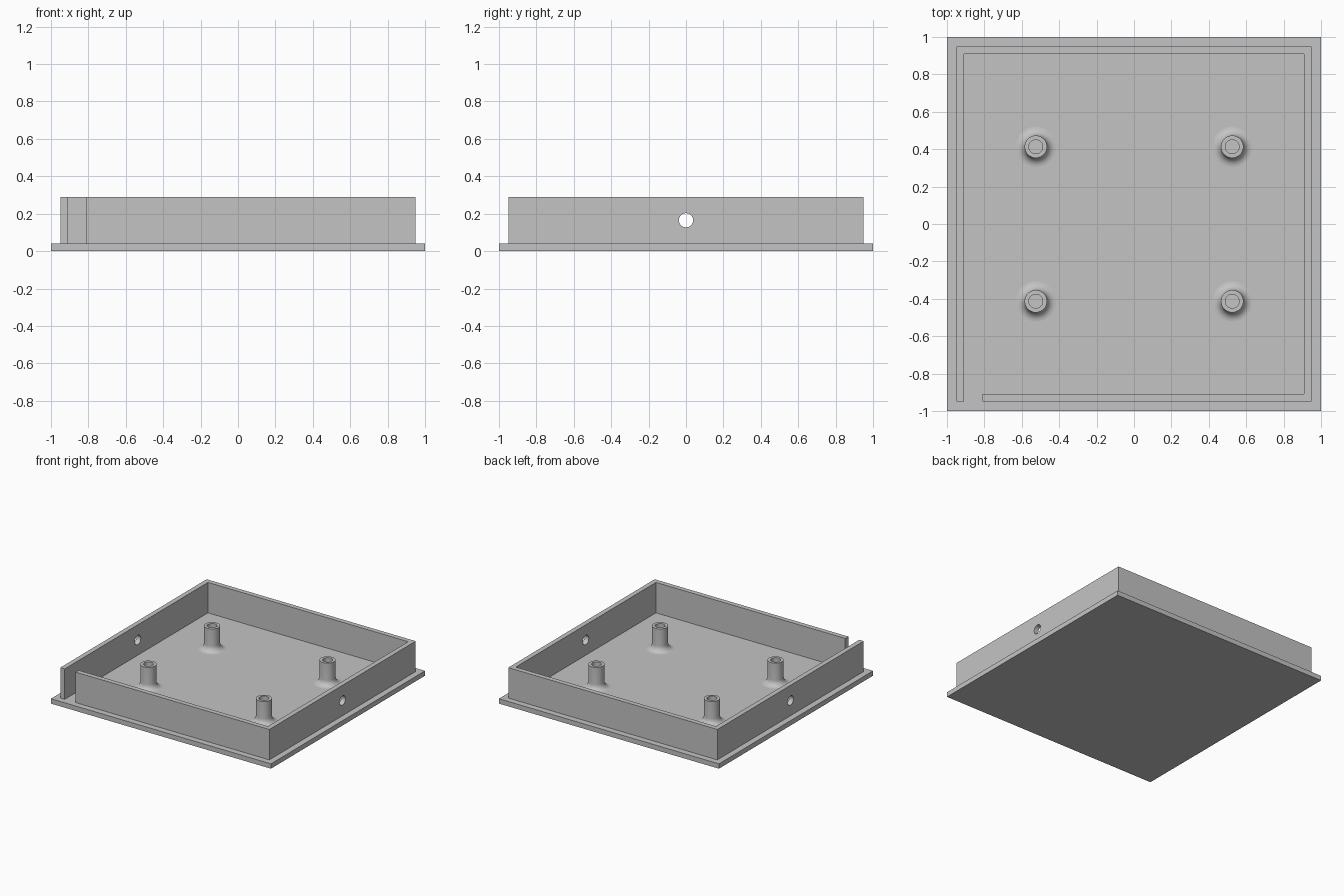
import bpy
import bmesh
import math
from mathutils import Matrix, Vector

cube = bpy.data.objects.get("Cube")
if cube:
    bpy.data.objects.remove(cube, do_unlink=True)

BASE_TOP = 0.04
WALL_TOP = 0.29
OUT, INN = 0.95, 0.91

grey = bpy.data.materials.new("light_grey")
grey.use_nodes = True
colour = (0.55, 0.55, 0.55, 1)
grey.diffuse_color = colour
grey.node_tree.nodes["Principled BSDF"].inputs["Base Color"].default_value = colour


def make_object(name, bm):
    bmesh.ops.recalc_face_normals(bm, faces=bm.faces)
    mesh = bpy.data.meshes.new(name)
    bm.to_mesh(mesh)
    bm.free()
    mesh.materials.append(grey)
    obj = bpy.data.objects.new(name, mesh)
    bpy.context.collection.objects.link(obj)
    return obj


def activate(obj):
    bpy.ops.object.select_all(action='DESELECT')
    obj.select_set(True)
    bpy.context.view_layer.objects.active = obj


def smooth(obj):
    activate(obj)
    bpy.ops.object.shade_smooth_by_angle(angle=math.radians(30))


def prism(name, outline, z0, z1):
    bm = bmesh.new()
    face = bm.faces.new([bm.verts.new((x, y, z0)) for x, y in outline])
    top = bmesh.ops.extrude_face_region(bm, geom=[face], use_keep_orig=True)["geom"]
    verts = [v for v in top if isinstance(v, bmesh.types.BMVert)]
    bmesh.ops.translate(bm, verts=verts, vec=(0, 0, z1 - z0))
    return make_object(name, bm)


# Base plate
prism("base_plate", [(-1, -1), (1, -1), (1, 1), (-1, 1)], 0, BASE_TOP)

# Wall running round the plate, with a slot near the front corner
wall = prism("perimeter_wall", [
    (-OUT, -OUT), (-INN, -OUT), (-INN, INN), (INN, INN), (INN, -INN),
    (-0.81, -INN), (-0.81, -OUT), (OUT, -OUT), (OUT, OUT), (-OUT, OUT),
], BASE_TOP, WALL_TOP)

# Round hole through both side walls
bm = bmesh.new()
bmesh.ops.create_cone(bm, cap_ends=True, segments=40, radius1=0.038, radius2=0.038,
                      depth=2.4, matrix=Matrix.Translation((0, 0, 0.165))
                      @ Matrix.Rotation(math.pi / 2, 4, 'Y'))
cutter = make_object("hole_cutter", bm)
cutter.hide_render = True
cut = wall.modifiers.new("side_holes", 'BOOLEAN')
cut.operation = 'DIFFERENCE'
cut.solver = 'EXACT'
cut.object = cutter
activate(wall)
bpy.ops.object.modifier_apply(modifier=cut.name)
bpy.data.objects.remove(cutter, do_unlink=True)
smooth(wall)

# Hollow standoffs with a filleted foot
POST_R, BORE_R, FILLET, POST_TOP = 0.06, 0.037, 0.048, 0.228


def standoff(name, x, y):
    steps = 8
    profile = []
    for i in range(steps + 1):
        a = i / steps * math.pi / 2
        profile.append((POST_R + FILLET * (1 - math.sin(a)),
                        BASE_TOP + FILLET * (1 - math.cos(a))))
    profile += [(POST_R, POST_TOP), (BORE_R, POST_TOP), (BORE_R, BASE_TOP)]
    bm = bmesh.new()
    verts = [bm.verts.new((r, 0, z)) for r, z in profile]
    edges = [bm.edges.new(pair) for pair in zip(verts, verts[1:])]
    bmesh.ops.spin(bm, geom=verts + edges, cent=(0, 0, 0), axis=(0, 0, 1),
                   angle=math.tau, steps=48)
    bmesh.ops.remove_doubles(bm, verts=bm.verts, dist=0.0001)
    # Orient faces outward from the middle of the tube
    obj = make_object(name, bm)
    obj.location = Vector((x, y, 0))
    smooth(obj)


for side, sx in (("left", 1), ("right", -1)):
    for end, sy in (("front", -1), ("back", 1)):
        standoff(f"standoff_{end}_{side}", sx * 0.525, sy * 0.413)
